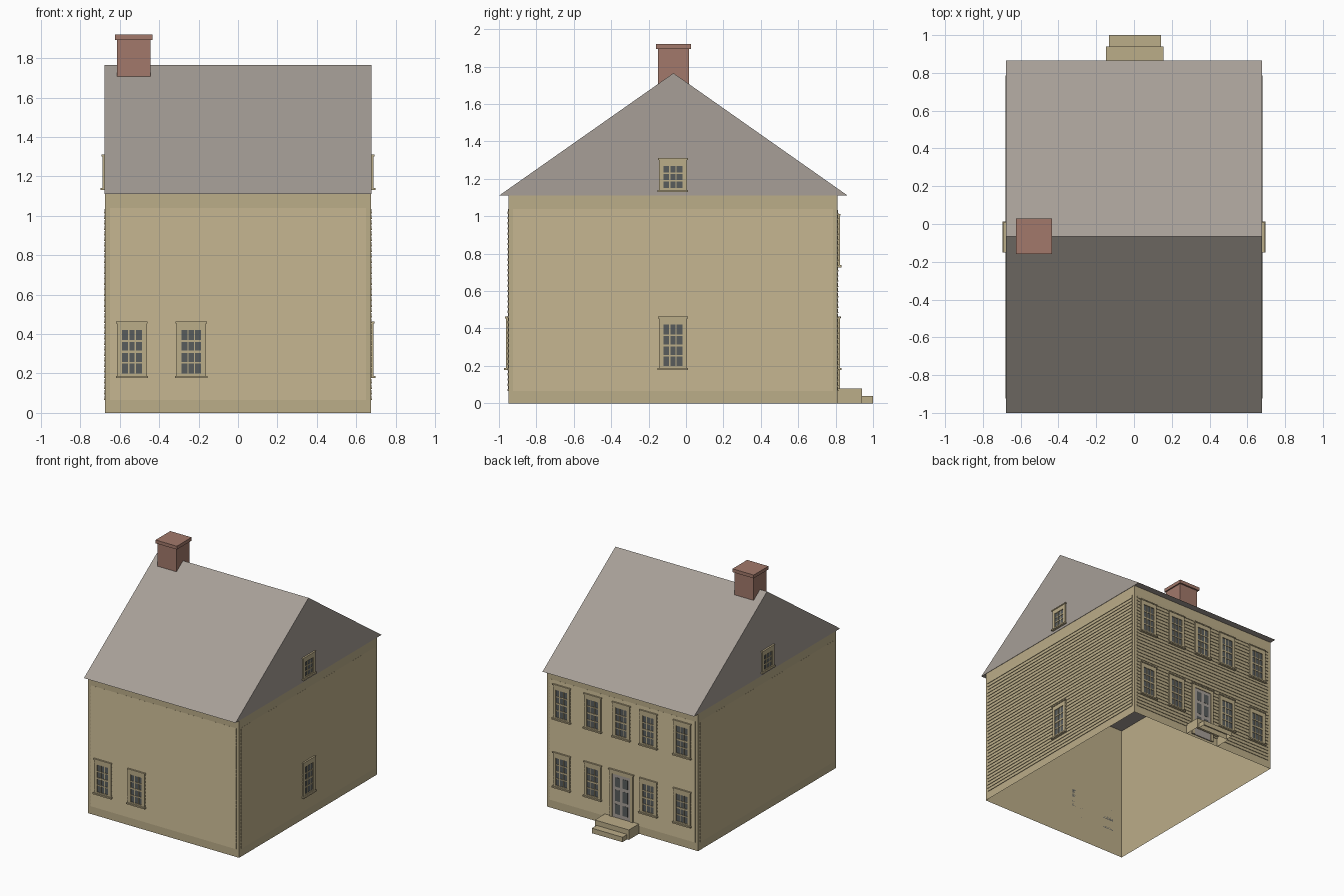
import bpy
import bmesh
from mathutils import Vector

default_cube = bpy.data.objects.get("Cube")
if default_cube:
    bpy.data.objects.remove(default_cube, do_unlink=True)


def material(name, rgb):
    mat = bpy.data.materials.new(name)
    mat.use_nodes = True
    mat.diffuse_color = (*rgb, 1)
    mat.node_tree.nodes["Principled BSDF"].inputs["Base Color"].default_value = (*rgb, 1)
    return mat


TAN = material("tan paint", (0.50, 0.418, 0.25))
GREY = material("grey shingle", (0.385, 0.345, 0.31))
BRICK = material("red brick", (0.36, 0.19, 0.145))
GLASS = material("dark glass", (0.098, 0.107, 0.107))

# Main dimensions
HX, Y0, Y1, EAVE = 0.675, -0.95, 0.81, 1.11
MID = (Y0 + Y1) / 2


class Part:
    """Collects boxes and prisms, placed in the plane of one wall."""

    def __init__(self, name, mats, normal=(0, -1, 0), origin=(0, 0, 0)):
        self.name, self.mats = name, mats
        self.n = Vector(normal)
        self.u = Vector((abs(normal[1]), abs(normal[0]), 0))
        self.o = Vector(origin)
        self.bm = bmesh.new()

    def at(self, u, out, z):
        return self.o + self.u * u + self.n * out + Vector((0, 0, z))

    def prism(self, profile, u0, u1, mat=0):
        """Sweep an (out, z) profile sideways from u0 to u1."""
        a = [self.bm.verts.new(self.at(u0, *p)) for p in profile]
        b = [self.bm.verts.new(self.at(u1, *p)) for p in profile]
        faces = [self.bm.faces.new(a), self.bm.faces.new(b)]
        for i in range(len(a)):
            j = (i + 1) % len(a)
            faces.append(self.bm.faces.new((a[i], a[j], b[j], b[i])))
        for f in faces:
            f.material_index = mat

    def box(self, u0, u1, z0, z1, out, mat=0, back=0.0):
        self.prism([(back, z0), (out, z0), (out, z1), (back, z1)], u0, u1, mat)

    def finish(self, open_faces=None):
        bmesh.ops.recalc_face_normals(self.bm, faces=self.bm.faces)
        if open_faces:
            gone = [f for f in self.bm.faces if open_faces(f)]
            bmesh.ops.delete(self.bm, geom=gone, context='FACES')
        mesh = bpy.data.meshes.new(self.name)
        self.bm.to_mesh(mesh)
        self.bm.free()
        for m in self.mats:
            mesh.materials.append(m)
        obj = bpy.data.objects.new(self.name, mesh)
        bpy.context.collection.objects.link(obj)
        return obj


# Wall planes: outward normal and the middle of the wall's foot
FRONT = ((0, -1, 0), (0, Y0, 0))
BACK = ((0, 1, 0), (0, Y1, 0))
LEFT = ((1, 0, 0), (HX, 0, 0))
RIGHT = ((-1, 0, 0), (-HX, 0, 0))

# Hollow shell of four walls, open below
walls = Part("walls", [TAN])
walls.box(-HX, HX, 0, EAVE, -Y0, back=-Y1)
walls.finish(lambda f: abs(f.normal.z) > 0.5)

# Gabled roof, closed underneath
roof = Part("roof", [GREY])
roof.prism([(1.0, EAVE), (-0.865, EAVE), (0.067, 1.765)], -HX - 0.003, HX + 0.003)
roof.finish()

# Chimney stack and cap
chimney = Part("chimney", [BRICK])
chimney.box(-0.615, -0.445, 1.6, 1.895, 0.15, back=-0.015)
chimney.box(-0.625, -0.435, 1.893, 1.92, 0.16, back=-0.028)
chimney.finish()


# Lapped boards on each wall, stopping short of the corners
def siding(name, wall, u0, u1, rows=35, low=0.065, high=1.04):
    part = Part(name, [TAN], *wall)
    pitch = (high - low) / rows
    for i in range(rows):
        z = low + i * pitch
        part.prism([(0, z), (0.005, z), (0.0004, z + pitch), (0, z + pitch)], u0, u1)
    part.finish()


siding("front_siding", FRONT, -0.65, 0.65)
siding("back_siding", BACK, -0.65, 0.65)
siding("left_siding", LEFT, Y0 + 0.025, Y1 - 0.025)
siding("right_siding", RIGHT, Y0 + 0.025, Y1 - 0.025)


# Sash window: casing, head, sill, glass and glazing bars
def window(name, wall, u, z0, height=0.275, rows=4):
    part = Part(name, [TAN, GLASS], *wall)
    z1, half, pane = z0 + height, 0.075, 0.05
    g0, g1 = z0 + 0.014, z1 - 0.04
    part.box(u - pane, u + pane, g0, g1, 0.007, 1)
    for side in (-1, 1):
        a, b = sorted((u + side * pane, u + side * half))
        part.box(a, b, z0, z1, 0.013)
    part.box(u - pane, u + pane, g1, z1, 0.013)
    part.box(u - pane, u + pane, z0, g0, 0.013)
    part.box(u - half - 0.005, u + half + 0.005, z1 - 0.006, z1 + 0.003, 0.017)
    part.box(u - half - 0.007, u + half + 0.007, z0 - 0.008, z0 + 0.003, 0.022)
    for i in (-1, 1):
        c = u + i * pane / 3
        part.box(c - 0.003, c + 0.003, g0, g1, 0.010)
    for i in range(1, rows):
        c = g0 + (g1 - g0) * i / rows
        bar = 0.006 if rows == 4 and i == 2 else 0.004
        part.box(u - pane, u + pane, c - bar, c + bar, 0.0105)
    part.finish()


LOWER, UPPER, GABLE = 0.185, 0.735, 1.138
for i, x in enumerate((-0.538, -0.237)):
    window(f"front_window_{i + 1}", FRONT, x, LOWER)
window("left_window", LEFT, MID, LOWER)
for name, wall in (("left", LEFT), ("right", RIGHT)):
    window(f"{name}_gable_window", wall, MID, GABLE, 0.17, 3)
for i, x in enumerate((-0.538, -0.237, 0.005, 0.262, 0.54)):
    window(f"back_upper_window_{i + 1}", BACK, x, UPPER)
    if i != 2:
        window(f"back_lower_window_{i + 1}", BACK, x, LOWER)

# Panelled back door in its casing
DOOR_X, DOOR_TOP = 0.005, 0.43
door = Part("back_door", [GREY, GLASS, TAN], *BACK)
door.box(DOOR_X - 0.08, DOOR_X + 0.08, 0.02, DOOR_TOP, 0.008)
for side in (-1, 1):
    c = DOOR_X + side * 0.035
    for low, high in ((0.11, 0.19), (0.215, 0.305), (0.33, 0.405)):
        door.box(c - 0.022, c + 0.022, low, high, 0.0095, 1)
    a, b = sorted((DOOR_X + side * 0.08, DOOR_X + side * 0.105))
    door.box(a, b, 0.02, DOOR_TOP, 0.013, 2)
door.box(DOOR_X - 0.105, DOOR_X + 0.105, DOOR_TOP, 0.46, 0.013, 2)
door.box(DOOR_X - 0.112, DOOR_X + 0.112, 0.455, 0.465, 0.018, 2)
door.finish()

# Two hollow steps below the door
steps = Part("back_steps", [TAN], *BACK)
steps.box(DOOR_X - 0.152, DOOR_X + 0.152, 0, 0.08, 0.13)
steps.box(DOOR_X - 0.137, DOOR_X + 0.137, 0, 0.04, 0.19, back=0.13)
steps.finish(lambda f: f.normal.z < -0.5 or f.normal.y < -0.5)
